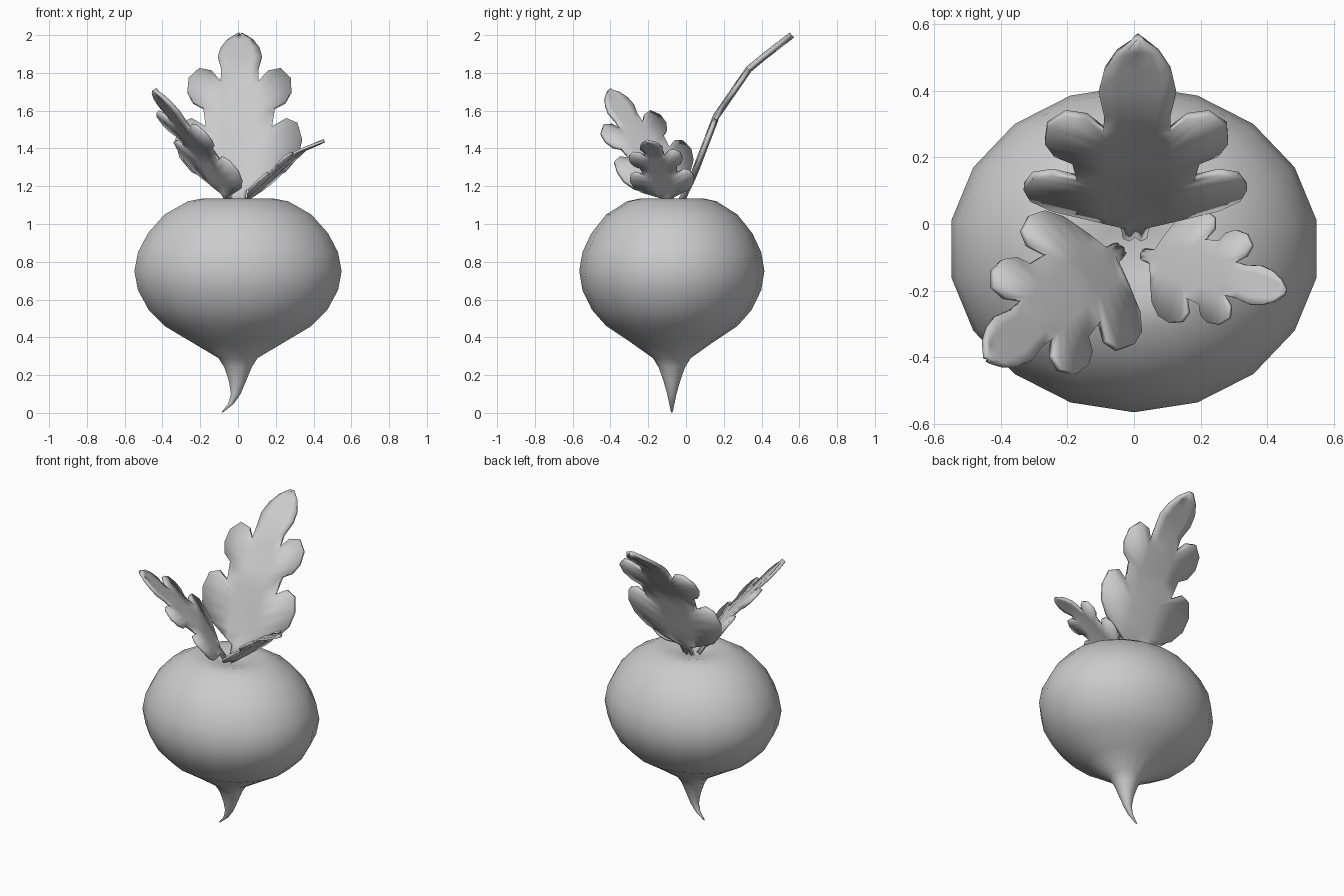
import bpy, bmesh, math
from mathutils import Vector

cube = bpy.data.objects.get("Cube")
if cube:
    bpy.data.objects.remove(cube, do_unlink=True)

GREY = (0.6, 0.6, 0.6, 1)
grey = bpy.data.materials.new("plain_grey")
grey.use_nodes = True
grey.diffuse_color = GREY
grey.node_tree.nodes["Principled BSDF"].inputs["Base Color"].default_value = GREY


def finish(bm, name):
    bmesh.ops.recalc_face_normals(bm, faces=bm.faces)
    mesh = bpy.data.meshes.new(name)
    bm.to_mesh(mesh)
    bm.free()
    mesh.materials.append(grey)
    mesh.shade_smooth()
    ob = bpy.data.objects.new(name, mesh)
    bpy.context.collection.objects.link(ob)
    return ob


def bridge(bm, a, b, closed):
    n = len(a)
    for i in range(n if closed else n - 1):
        j = (i + 1) % n
        bm.faces.new((a[i], a[j], b[j], b[i]))


# Bulb and bent tap root: radius, height, sideways shift of each ring
RINGS = [(.10, 1.115, 0), (.19, 1.135, 0), (.27, 1.12, 0), (.395, 1.05, 0),
         (.485, .95, 0), (.538, .85, 0), (.557, .75, 0), (.538, .65, 0),
         (.48, .545, 0), (.395, .46, 0), (.25, .375, 0), (.105, .29, 0),
         (.073, .24, 0), (.045, .165, -.003), (.026, .10, -.012),
         (.015, .05, -.036), (.005, .006, -.08)]
SIDES = 18
bm = bmesh.new()
rings = []
for r, z, shift in RINGS:
    depth = r * (.88 if z > .3 else .95)
    ring = []
    for k in range(SIDES):
        a = 2 * math.pi * k / SIDES - math.pi / 2
        ring.append(bm.verts.new((shift + r * math.cos(a), depth * math.sin(a) - .075, z)))
    rings.append(ring)
for a, b in zip(rings, rings[1:]):
    bridge(bm, a, b, True)
for ring, z, x in ((rings[0], 1.10, 0), (rings[-1], 0, -.083)):
    tip = bm.verts.new((x, -.075, z))
    for i in range(SIDES):
        bm.faces.new((ring[i], ring[(i + 1) % SIDES], tip))
finish(bm, "bulb_and_root")

# Leaf half outline: edge width, edge position along leaf, matching rib position
LEAF = [(.03, 0, 0), (.04, .08, .08), (.13, .125, .11), (.25, .19, .16),
        (.315, .27, .21), (.335, .36, .27), (.31, .45, .33), (.25, .475, .37),
        (.175, .43, .425), (.19, .54, .49), (.245, .575, .53), (.275, .64, .57),
        (.27, .72, .605), (.215, .78, .64), (.15, .765, .665), (.10, .70, .70),
        (.098, .78, .78), (.115, .87, .87), (.10, .945, .945),
        (.065, 1.01, 1.01), (.015, 1.055, 1.06)]
LENGTH = 1.06


def along(spine, t):
    """Point and direction at fraction t of the length of a polyline."""
    lengths = [(b - a).length for a, b in zip(spine, spine[1:])]
    d = t * sum(lengths)
    for i, seg in enumerate(lengths):
        if d <= seg or i == len(lengths) - 1:
            way = (spine[i + 1] - spine[i]) / seg
            return spine[i] + way * d, way
        d -= seg


def leaf(name, spine, side, scale):
    spine = [Vector(p) for p in spine]
    side = Vector(side).normalized()
    bm = bmesh.new()
    rows = []
    for u, edge, rib in LEAF:
        core = min(.09, u * .6)
        row = []
        for x, v, lift in ((-u, edge, 0), (-core, rib, .006), (0, rib, -.006),
                           (core, rib, .006), (u, edge, 0)):
            p, way = along(spine, v / LENGTH)
            normal = side.cross(way).normalized()
            row.append(bm.verts.new(p + (side * x + normal * lift) * scale))
        rows.append(row)
    for a, b in zip(rows, rows[1:]):
        bridge(bm, a, b, False)
    ob = finish(bm, name)
    mod = ob.modifiers.new("thickness", "SOLIDIFY")
    mod.thickness = .024 * scale
    mod.offset = 0


leaf("back_leaf", [(.003, -.035, 1.10), (.003, .045, 1.27), (.005, .16, 1.57),
                   (.01, .34, 1.83), (.012, .56, 2.0)], (1, 0, 0), 1)
leaf("right_leaf", [(-.04, -.075, 1.11), (-.16, -.17, 1.34), (-.295, -.29, 1.52),
                    (-.44, -.405, 1.71)], (.32, -.40, -.12), .76)
leaf("left_leaf", [(.025, -.09, 1.11), (.17, -.13, 1.25), (.31, -.17, 1.38),
                   (.455, -.205, 1.44)], (.1, .32, .02), .53)
